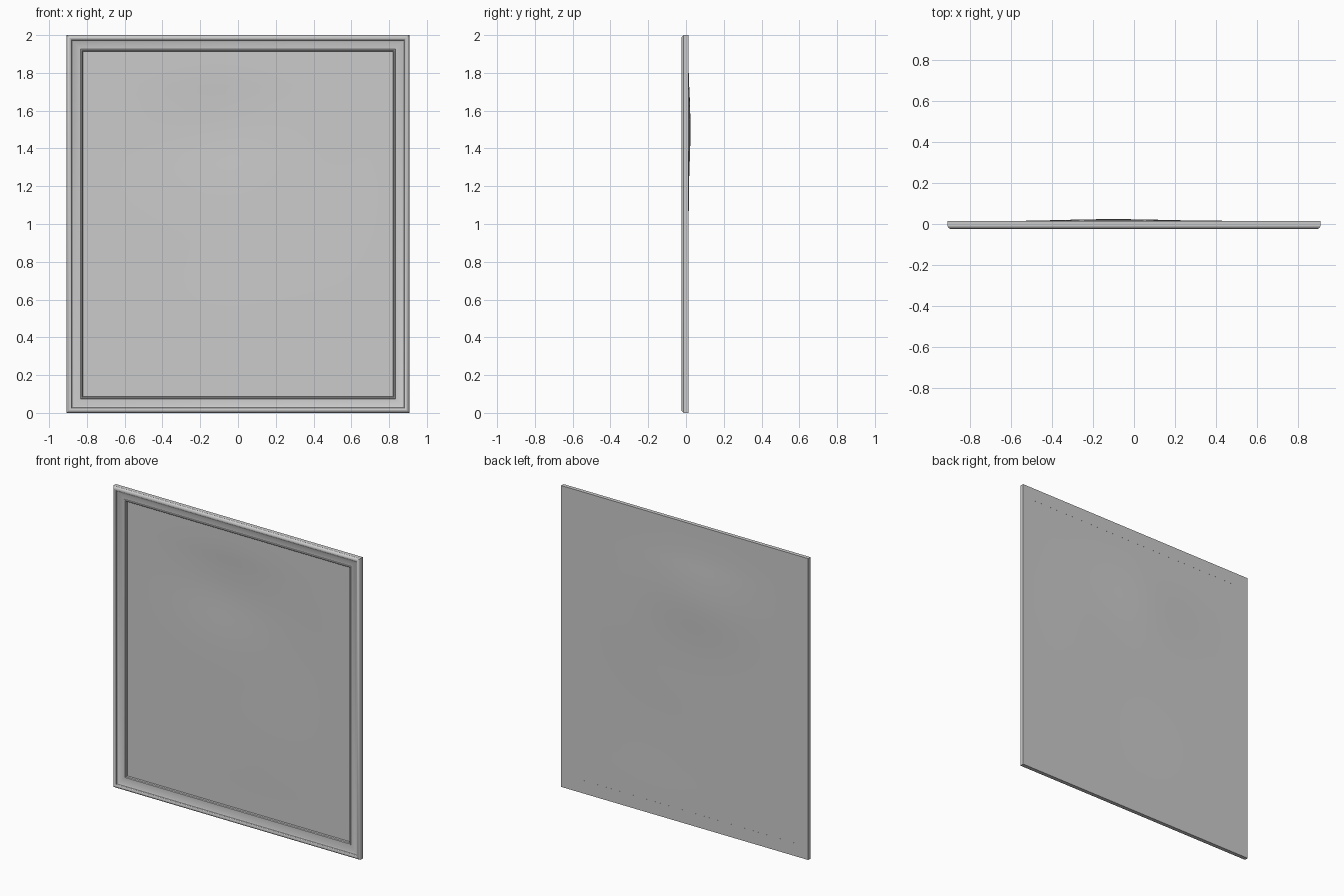
import bpy, math

if "Cube" in bpy.data.objects:
    bpy.data.objects.remove(bpy.data.objects["Cube"])

HALF_W, HEIGHT, BACK = 0.907, 2.0, 0.0135


def make_object(name, verts, faces):
    mesh = bpy.data.meshes.new(name)
    mesh.from_pydata(verts, [], faces)
    mesh.update()
    ob = bpy.data.objects.new(name, mesh)
    bpy.context.collection.objects.link(ob)
    bpy.ops.object.select_all(action='DESELECT')
    ob.select_set(True)
    bpy.context.view_layer.objects.active = ob
    bpy.ops.object.mode_set(mode='EDIT')
    bpy.ops.mesh.select_all(action='SELECT')
    bpy.ops.mesh.normals_make_consistent(inside=False)
    bpy.ops.object.mode_set(mode='OBJECT')
    bpy.ops.object.shade_smooth_by_angle(angle=math.radians(25))
    return ob


# Moulded frame: (inset from the outer edge, y) swept round four mitred corners
profile = [(0, BACK), (0, -0.012), (0.004, -0.018), (0.010, -0.023),
           (0.015, -0.0245), (0.021, -0.023), (0.026, -0.019), (0.028, -0.014),
           (0.038, -0.010), (0.052, -0.006), (0.066, -0.004), (0.074, -0.0035),
           (0.076, -0.007), (0.082, -0.007), (0.086, -0.002), (0.086, BACK)]
n = len(profile)
verts = []
for sx, top in ((-1, 0), (1, 0), (1, 1), (-1, 1)):
    for inset, y in profile:
        z = HEIGHT - inset if top else inset
        verts.append((sx * (HALF_W - inset), y, z))
faces = []
for c in range(4):
    d = (c + 1) % 4
    for i in range(n):
        j = (i + 1) % n
        faces.append((c * n + i, c * n + j, d * n + j, d * n + i))
make_object("frame", verts, faces)


# Canvas: a sheet at the back of the frame with a soft bulge in its upper half
def bulge(x, z):
    main = 0.0105 * math.exp(-((x + 0.1) / 0.36) ** 2 - ((z - 1.5) / 0.25) ** 2)
    side = 0.002 * math.exp(-((x - 0.45) / 0.25) ** 2 - ((z - 1.25) / 0.3) ** 2)
    low = -0.002 * math.exp(-((x - 0.2) / 0.4) ** 2 - ((z - 0.55) / 0.3) ** 2)
    return main + side + low


NX, NZ = 36, 40
X0, Z0 = 0.825, 0.082
verts, faces = [], []
for k in range(NZ + 1):
    for i in range(NX + 1):
        u, v = i / NX, k / NZ
        x, z = -X0 + 2 * X0 * u, Z0 + (HEIGHT - 2 * Z0) * v
        fade = min(1, 8 * u, 8 * (1 - u), 8 * v, 8 * (1 - v))
        verts.append((x, BACK - 0.0003 + fade * bulge(x, z), z))
for k in range(NZ):
    for i in range(NX):
        a = k * (NX + 1) + i
        faces.append((a, a + 1, a + NX + 2, a + NX + 1))
make_object("canvas", verts, faces)
